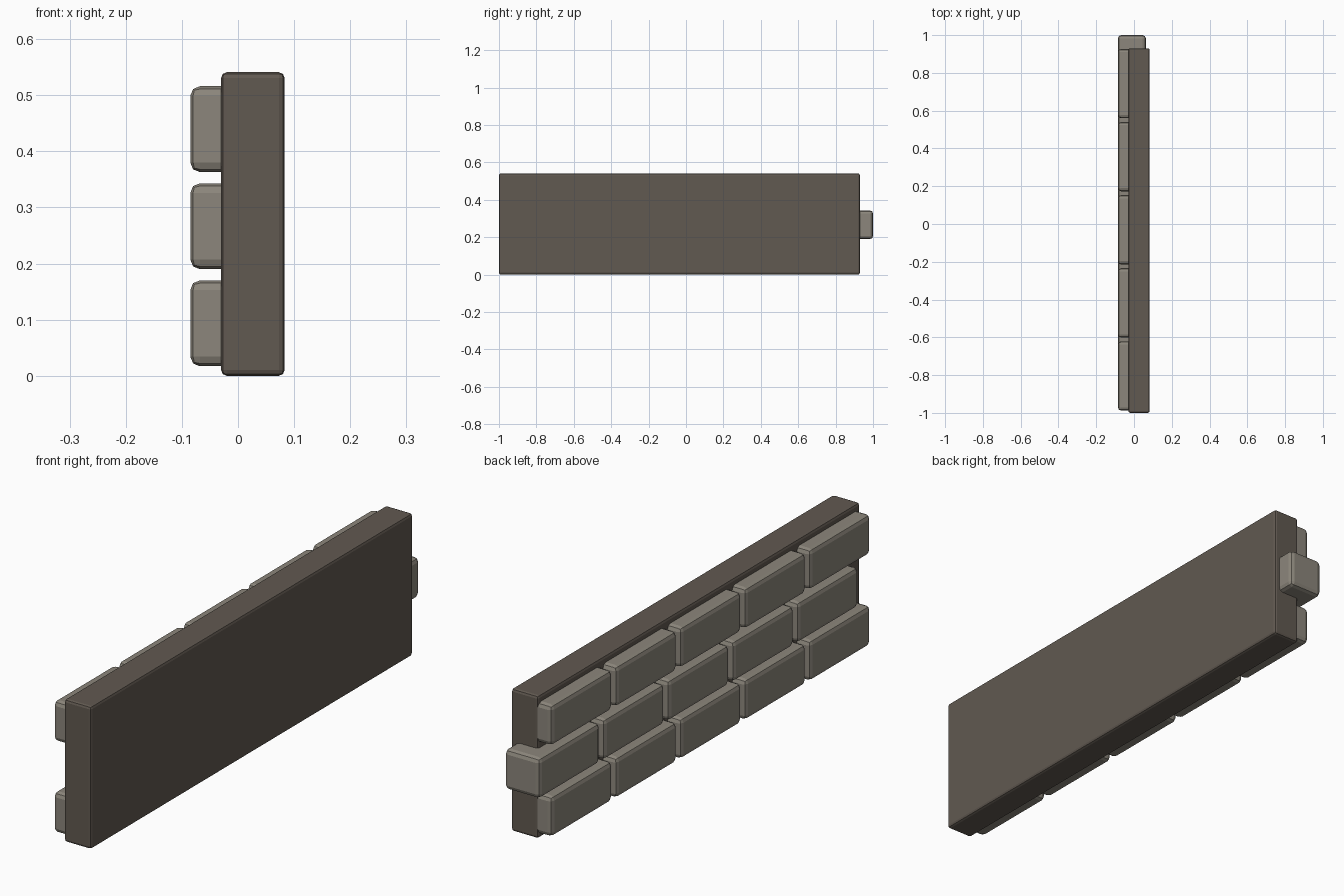
import bpy
import bmesh
from mathutils import Vector

cube = bpy.data.objects.get("Cube")
if cube:
    bpy.data.objects.remove(cube, do_unlink=True)


def material(name, rgb):
    mat = bpy.data.materials.new(name)
    mat.use_nodes = True
    color = (*rgb, 1.0)
    mat.diffuse_color = color
    bsdf = next(n for n in mat.node_tree.nodes if n.type == "BSDF_PRINCIPLED")
    bsdf.inputs["Base Color"].default_value = color
    return mat


def rounded_box(name, low, high, mat, bevel):
    """Box between two corners with a softened two-step edge."""
    low, high = Vector(low), Vector(high)
    size, centre = high - low, (low + high) / 2
    bm = bmesh.new()
    bmesh.ops.create_cube(bm, size=1)
    bmesh.ops.scale(bm, vec=size, verts=bm.verts)
    bmesh.ops.bevel(bm, geom=bm.edges[:], offset=bevel, segments=2,
                    profile=0.5, affect="EDGES", clamp_overlap=True)
    mesh = bpy.data.meshes.new(name)
    bm.to_mesh(mesh)
    bm.free()
    mesh.materials.append(mat)
    obj = bpy.data.objects.new(name, mesh)
    obj.location = centre
    bpy.context.collection.objects.link(obj)
    return obj


mortar = material("dark mortar", (0.12, 0.10, 0.082))
stone = material("grey stone", (0.262, 0.24, 0.20))

# Backing slab
rounded_box("wall_slab", (-0.03, -1.0, 0), (0.083, 0.93, 0.541), mortar, 0.01)

# Three courses of bricks; the middle one is shifted and turns the corner
BRICK_LENGTH, BRICK_HEIGHT = 0.367, 0.153
PITCH, COURSE = 0.387, 0.173
for row, start in enumerate((0.927, 1.0, 0.927)):
    z = 0.017 + row * COURSE
    for i in range(5):
        y = start - i * PITCH
        corner = row == 1 and i == 0
        back = 0.063 if corner else 0.0
        name = "corner_brick" if corner else f"brick_{row + 1}_{i + 1}"
        rounded_box(name, (-0.085, y - BRICK_LENGTH, z),
                    (back, y, z + BRICK_HEIGHT), stone, 0.017)
